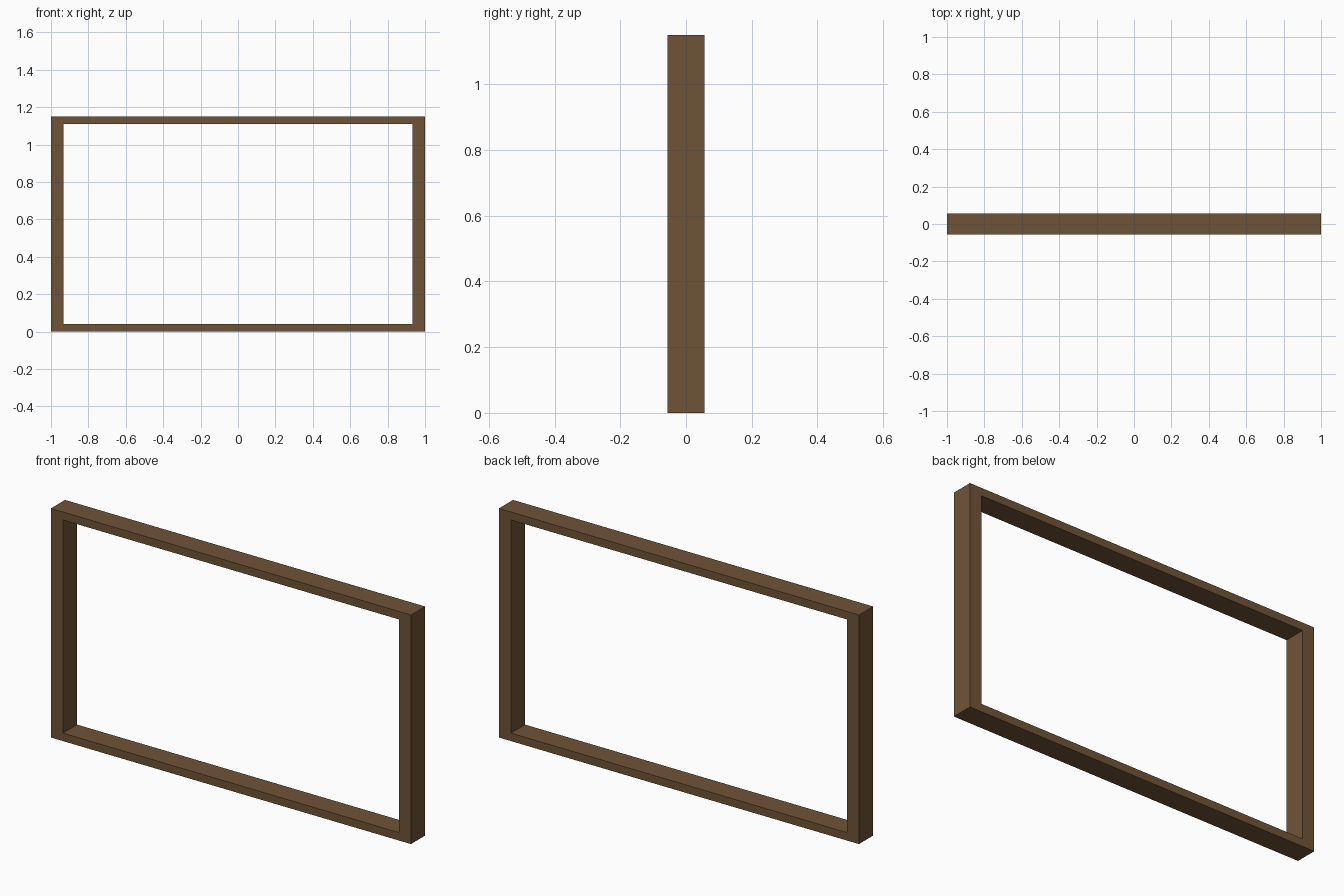
import bpy, bmesh

if "Cube" in bpy.data.objects:
    bpy.data.objects.remove(bpy.data.objects["Cube"])

WIDTH, HEIGHT, DEPTH = 2.0, 1.15, 0.112
STILE, RAIL = 0.067, 0.04

wood = bpy.data.materials.new("brown_wood")
wood.diffuse_color = (0.16, 0.088, 0.039, 1)
wood.use_nodes = True
wood.node_tree.nodes["Principled BSDF"].inputs["Base Color"].default_value = wood.diffuse_color


def rectangle(bm, inset_x, inset_z):
    """Four corner vertices of an upright rectangle on the front plane."""
    x, y = WIDTH / 2 - inset_x, -DEPTH / 2
    z0, z1 = inset_z, HEIGHT - inset_z
    return [bm.verts.new((px, y, pz))
            for px, pz in ((-x, z0), (x, z0), (x, z1), (-x, z1))]


# Front face of the frame: a ring between outer and inner rectangles
bm = bmesh.new()
outer = rectangle(bm, 0, 0)
inner = rectangle(bm, STILE, RAIL)
for i in range(4):
    j = (i + 1) % 4
    bm.faces.new((outer[i], outer[j], inner[j], inner[i]))

# Extrude the ring backwards to give the frame its depth
ring = bmesh.ops.extrude_face_region(bm, geom=bm.faces[:], use_keep_orig=True)
back = [g for g in ring["geom"] if isinstance(g, bmesh.types.BMVert)]
bmesh.ops.translate(bm, vec=(0, DEPTH, 0), verts=back)
bmesh.ops.recalc_face_normals(bm, faces=bm.faces[:])

mesh = bpy.data.meshes.new("rectangular_frame")
bm.to_mesh(mesh)
bm.free()
mesh.materials.append(wood)
bpy.context.collection.objects.link(bpy.data.objects.new("rectangular_frame", mesh))
